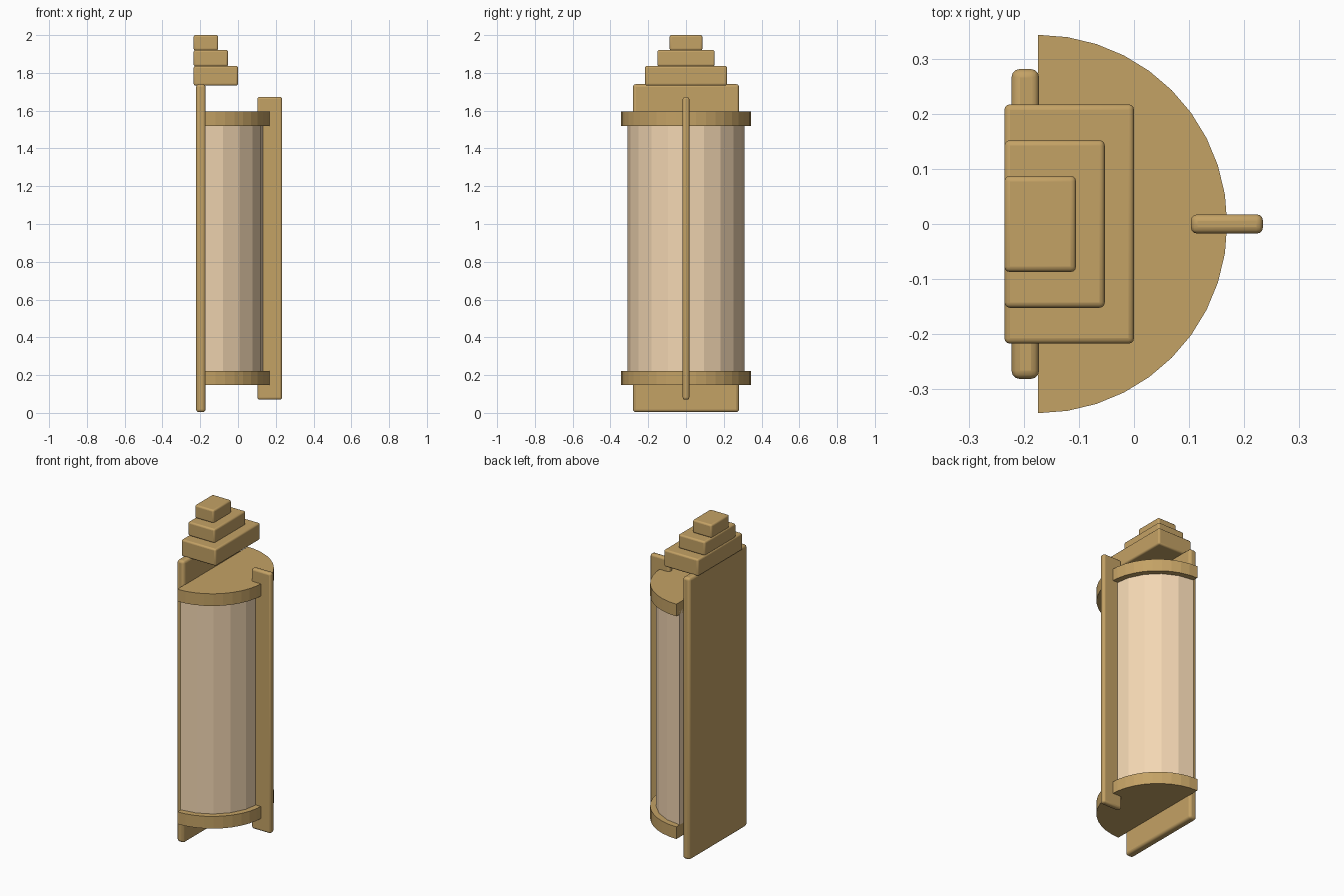
import bpy, bmesh, math

if "Cube" in bpy.data.objects:
    bpy.data.objects.remove(bpy.data.objects["Cube"])


def material(name, rgb):
    m = bpy.data.materials.new(name)
    m.diffuse_color = (*rgb, 1)
    m.use_nodes = True
    m.node_tree.nodes["Principled BSDF"].inputs["Base Color"].default_value = m.diffuse_color
    return m


BRASS = material("brass", (0.55, 0.36, 0.13))
GLASS = material("frosted_glass", (0.9, 0.68, 0.45))


def add_object(name, bm, mat):
    bmesh.ops.recalc_face_normals(bm, faces=bm.faces)
    me = bpy.data.meshes.new(name)
    bm.to_mesh(me)
    bm.free()
    me.materials.append(mat)
    ob = bpy.data.objects.new(name, me)
    bpy.context.collection.objects.link(ob)
    return ob


def rounded_box(name, x0, x1, half_y, z0, z1, bevel):
    bm = bmesh.new()
    bmesh.ops.create_cube(bm, size=1)
    for v in bm.verts:
        v.co.x = x1 if v.co.x > 0 else x0
        v.co.y *= 2 * half_y
        v.co.z = z1 if v.co.z > 0 else z0
    ob = add_object(name, bm, BRASS)
    mod = ob.modifiers.new("soft_edges", "BEVEL")
    mod.width = bevel
    mod.segments = 3
    bpy.context.view_layer.objects.active = ob
    ob.select_set(True)
    bpy.ops.object.shade_smooth_by_angle(angle=math.radians(40))
    ob.select_set(False)


def half_cylinder(name, radius, sides, z0, z1, mat, cx=-0.174):
    bm = bmesh.new()
    ring = []
    for i in range(sides + 1):
        a = -math.pi / 2 + math.pi * i / sides
        ring.append(bm.verts.new((cx + radius * math.cos(a), radius * math.sin(a), z0)))
    face = bm.faces.new(ring)
    top = bmesh.ops.extrude_face_region(bm, geom=[face])["geom"]
    for v in top:
        if isinstance(v, bmesh.types.BMVert):
            v.co.z = z1
    add_object(name, bm, mat)


# Wall plate
rounded_box("back_plate", -0.222, -0.172, 0.281, 0.004, 1.74, 0.015)

# Stepped crown
for i, (x1, hy, z0, z1) in enumerate([(0.0, 0.217, 1.733, 1.837),
                                      (-0.053, 0.152, 1.835, 1.921),
                                      (-0.105, 0.087, 1.919, 2.0)]):
    rounded_box(f"crown_step_{i + 1}", -0.235, x1, hy, z0, z1, 0.01)

# Faceted half-round shade between two half-round bands
half_cylinder("glass_shade", 0.31, 10, 0.2, 1.54, GLASS)
half_cylinder("lower_band", 0.343, 20, 0.148, 0.223, BRASS)
half_cylinder("upper_band", 0.343, 20, 1.52, 1.595, BRASS)

# Vertical fin down the middle of the shade
rounded_box("center_fin", 0.103, 0.234, 0.0175, 0.07, 1.673, 0.012)
